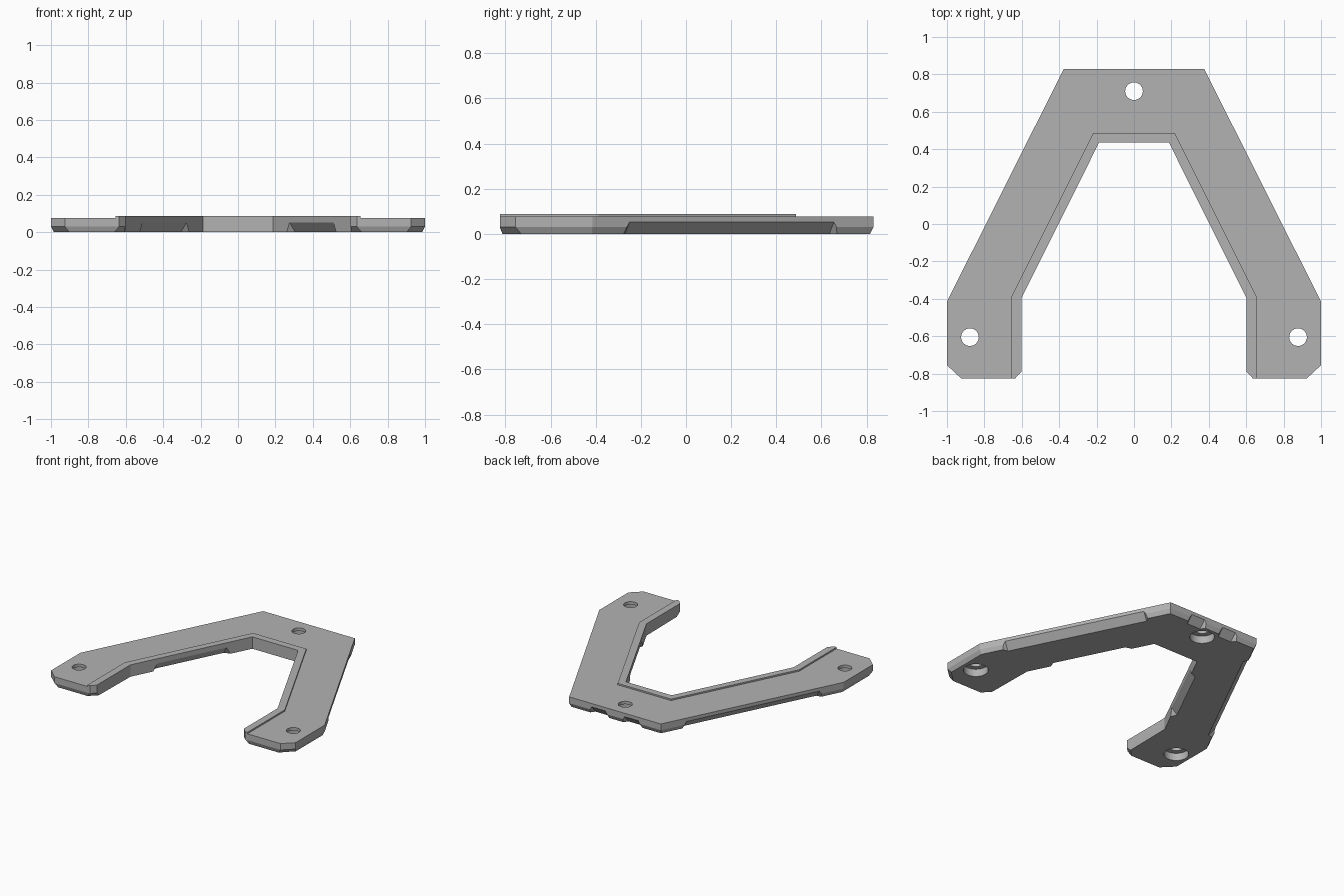
import bpy
import bmesh
import math
from mathutils import Vector

cube = bpy.data.objects.get("Cube")
if cube:
    bpy.data.objects.remove(cube, do_unlink=True)

TOP, LIP_TOP, CHAMFER_Z, NOTCH_Z = 0.077, 0.088, 0.03, 0.052

grey = bpy.data.materials.new("plain grey")
grey.use_nodes = True
COLOUR = (0.45, 0.45, 0.45, 1)
grey.diffuse_color = COLOUR
grey.node_tree.nodes["Principled BSDF"].inputs["Base Color"].default_value = COLOUR


def make_object(name, bm):
    bmesh.ops.recalc_face_normals(bm, faces=bm.faces)
    mesh = bpy.data.meshes.new(name)
    bm.to_mesh(mesh)
    bm.free()
    mesh.materials.append(grey)
    obj = bpy.data.objects.new(name, mesh)
    bpy.context.scene.collection.objects.link(obj)
    return obj


def mirrored(half):
    """Close a +x half outline with its mirror image."""
    return half + [(-x, y) for x, y in reversed(half)]


def loft(name, rings):
    """Solid through outlines with equal point counts, each at its own height."""
    bm = bmesh.new()
    loops = [[bm.verts.new((x, y, z)) for x, y in pts] for pts, z in rings]
    n = len(loops[0])
    for low, high in zip(loops, loops[1:]):
        for i in range(n):
            j = (i + 1) % n
            bm.faces.new((low[i], low[j], high[j], high[i]))
    bm.faces.new(loops[0])
    bm.faces.new(loops[-1])
    return make_object(name, bm)


def cut(target, cutter):
    cutter.hide_render = True
    mod = target.modifiers.new("cut", 'BOOLEAN')
    mod.operation = 'DIFFERENCE'
    mod.solver = 'EXACT'
    mod.object = cutter
    bpy.context.view_layer.objects.active = target
    bpy.ops.object.modifier_apply(modifier=mod.name)
    bpy.data.objects.remove(cutter, do_unlink=True)


def wedge(start, end, inward, depth, flare=0.033):
    """Sloped underside notch along an edge, with flared ends."""
    a, b = Vector((*start, 0)), Vector((*end, 0))
    along = (b - a).normalized()
    inward = Vector((*inward, 0))
    inward = (inward - along * inward.dot(along)).normalized()
    bm = bmesh.new()
    for base, out in ((a, -along), (b, along)):
        for p, q in ((-0.7, 0), (1.7, 0), (-0.7, 2.4)):
            pos = base + inward * depth * p + out * flare * q
            pos.z = NOTCH_Z * (1 - p - q)
            bm.verts.new(pos)
    bmesh.ops.convex_hull(bm, input=bm.verts)
    return make_object("notch_cutter", bm)


def cylinder(x, y, radius, z0, z1):
    pts = [(x + radius * math.cos(math.tau * i / 48),
            y + radius * math.sin(math.tau * i / 48)) for i in range(48)]
    return loft("hole_cutter", [(pts, z0), (pts, z1)])


# Arched plate, tapered slightly at its underside
outer = [(0.375, 0.83), (1, -0.415), (1, -0.755), (0.925, -0.825)]
inner = [(0.635, -0.825), (0.602, -0.79), (0.602, -0.398), (0.187, 0.435)]
outer_low = [(0.366, 0.815), (0.985, -0.418), (0.985, -0.73), (0.902, -0.813)]
inner_low = [(0.662, -0.813), (0.607, -0.76), (0.602, -0.398), (0.187, 0.435)]
outline = mirrored(outer + inner)
plate = loft("arched_plate", [(mirrored(outer_low + inner_low), 0),
                              (outline, CHAMFER_Z), (outline, TOP)])

# Raised lip along the inner edge
lip_outline = mirrored([(0.218, 0.487), (0.655, -0.388), (0.655, -0.825)] + inner)
lip = loft("inner_lip", [(lip_outline, TOP), (lip_outline, LIP_TOP)])

# Sloped notches under the outer, inner and back edges
for s in (1, -1):
    cut(plate, wedge((s * 0.463, 0.655), (s * 0.917, -0.25), (-s, 0), 0.045))
    cut(plate, wedge((s * 0.275, 0.258), (s * 0.51, -0.213), (s, 0), 0.035))
    cut(plate, wedge((s * 0.08, 0.83), (s * 0.19, 0.83), (0, -1), 0.045))

# Bolt holes with wide recesses below
for x, y in ((0, 0.71), (0.877, -0.605), (-0.877, -0.605)):
    cut(plate, cylinder(x, y, 0.083, -0.05, 0.055))
    cut(plate, cylinder(x, y, 0.047, -0.05, 0.15))

# Smooth the hole walls only
for obj in (plate, lip):
    bpy.ops.object.select_all(action='DESELECT')
    obj.select_set(True)
    bpy.context.view_layer.objects.active = obj
    bpy.ops.object.shade_smooth_by_angle(angle=math.radians(20))
